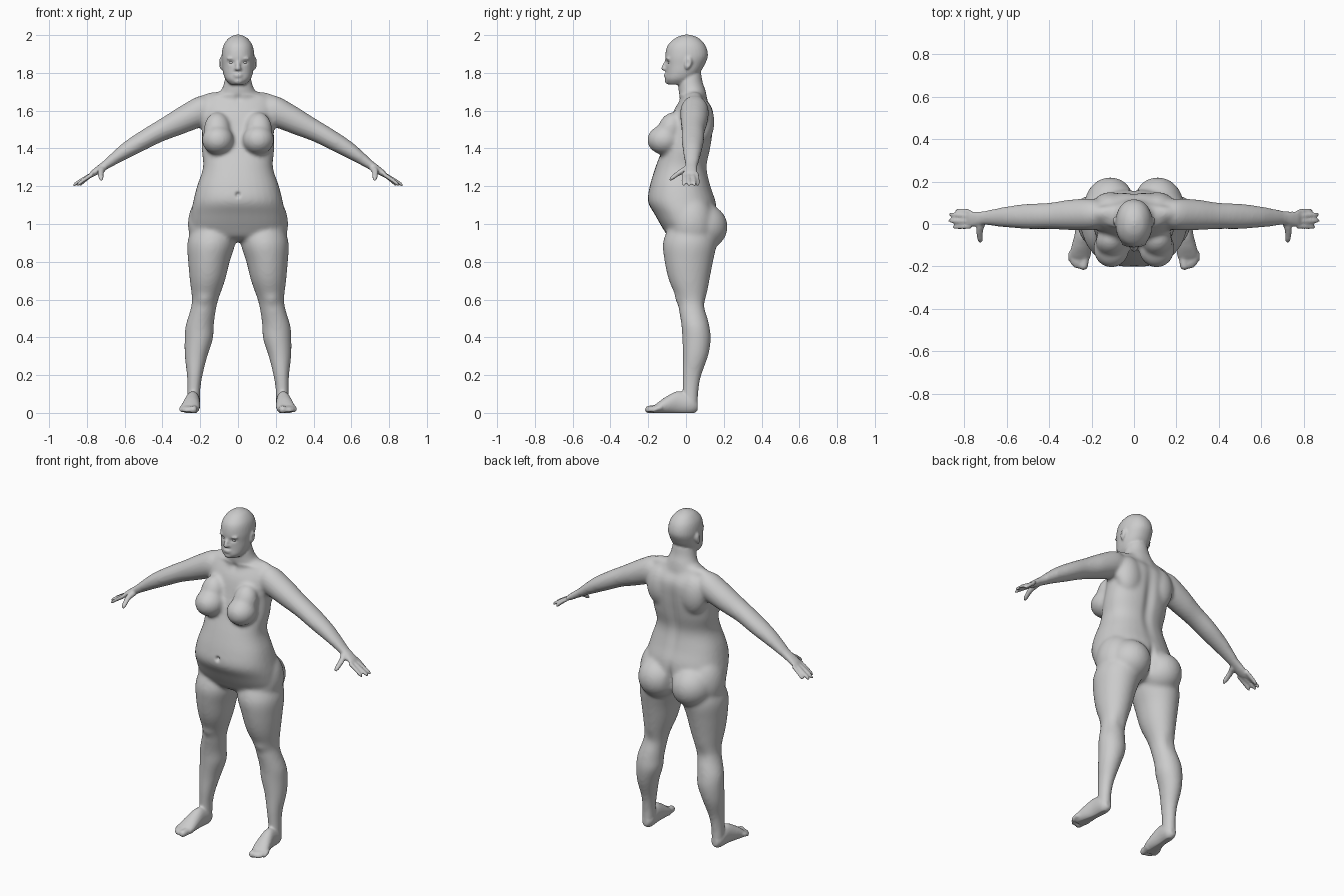
import bpy, bmesh, math
from mathutils import Vector, Matrix

if "Cube" in bpy.data.objects:
    bpy.data.objects.remove(bpy.data.objects["Cube"], do_unlink=True)

clay = bpy.data.materials.new("light_grey_clay")
clay.use_nodes = True
GREY = (0.6, 0.6, 0.6, 1)
clay.diffuse_color = GREY
clay.node_tree.nodes["Principled BSDF"].inputs["Base Color"].default_value = GREY


def spline(keys, t):
    """Catmull-Rom sample of a list of equal-length tuples."""
    i = min(int(t), len(keys) - 2)
    f = t - i
    a, b, c, d = (keys[max(0, min(len(keys) - 1, i + k))] for k in (-1, 0, 1, 2))
    return [0.5 * (2 * q + (r - p) * f + (2 * p - 5 * q + 4 * r - s) * f ** 2
                   + (3 * q - p - 3 * r + s) * f ** 3) for p, q, r, s in zip(a, b, c, d)]


def loft(bm, keys, axes, side=1, power=2.0, steps=5, sides=32):
    """Skin through ellipses; keys are x, y, z and two radii along the given axes."""
    rings = []
    for n in range((len(keys) - 1) * steps + 1):
        *centre, ra, rb = spline(keys, n / steps)
        ring = []
        for k in range(sides):
            a = math.tau * k / sides
            p = Vector(centre)
            c, s = math.cos(a), math.sin(a)
            p[axes[0]] += ra * math.copysign(abs(c) ** (2 / power), c)
            p[axes[1]] += rb * math.copysign(abs(s) ** (2 / power), s)
            p.x *= side
            ring.append(bm.verts.new(p))
        rings.append(ring)
    for lo, hi in zip(rings, rings[1:]):
        for k in range(sides):
            j = (k + 1) % sides
            bm.faces.new((lo[k], lo[j], hi[j], hi[k]))
    bm.faces.new(rings[0][::-1])
    bm.faces.new(rings[-1])


def blob(bm, centre, radii, side=1, tilt=0.0):
    c = Vector((centre[0] * side, centre[1], centre[2]))
    m = Matrix.Translation(c) @ Matrix.Rotation(tilt, 4, 'X') @ Matrix.Diagonal((*radii, 1))
    bmesh.ops.create_icosphere(bm, subdivisions=4, radius=1, matrix=m)


def digit(bm, points, r0, r1, axes, side=1, count=12):
    """A finger, toe or nose: a tapering tube with a rounded tip."""
    keys = []
    for n in range(count + 1):
        f = n / count
        tip = max(0, (f - 0.75) / 0.25)
        r = (r0 + (r1 - r0) * f) * math.sqrt(1.04 - tip ** 2)
        keys.append((*spline(points, f * (len(points) - 1)), r, r))
    loft(bm, keys, axes, side, steps=1, sides=14)


def fuse(obj, voxel, passes):
    """Merge overlapping parts into one skin and soften the joins."""
    remesh = obj.modifiers.new("fuse", 'REMESH')
    remesh.mode = 'VOXEL'
    remesh.voxel_size = voxel
    soft = obj.modifiers.new("soften", 'SMOOTH')
    soft.factor = 0.5
    soft.iterations = passes
    baked = bpy.data.meshes.new_from_object(
        obj.evaluated_get(bpy.context.evaluated_depsgraph_get()))
    obj.modifiers.clear()
    obj.data = baked


def press(mesh, centre, radii, push):
    """Push the skin along a vector with a soft falloff."""
    cx, cy, cz = centre
    rx, ry, rz = radii
    push = Vector(push)
    for v in mesh.vertices:
        x, y, z = v.co
        if abs(z - cz) < 2.5 * rz and abs(x - cx) < 2.5 * rx:
            d = ((x - cx) / rx) ** 2 + ((y - cy) / ry) ** 2 + ((z - cz) / rz) ** 2
            v.co += push * math.exp(-d)


# trunk, head and neck as stacked sections: height, y, half width, half depth
TRUNK = [(1.705, .045, .08, .05), (1.67, .04, .17, .062), (1.6, .04, .195, .105),
         (1.5, .025, .19, .12), (1.4, .003, .192, .128), (1.3, -.025, .185, .137),
         (1.2, -.03, .217, .162), (1.12, -.022, .237, .18), (1.05, 0, .25, .165),
         (.98, .02, .25, .145), (.93, .02, .2, .11), (.91, .02, .08, .06)]
HEAD = [(2.002, .005, .012, .015), (1.985, .005, .048, .06), (1.945, .003, .077, .1),
        (1.89, .003, .087, .113), (1.84, -.005, .084, .102), (1.8, -.017, .079, .09),
        (1.765, -.033, .066, .076), (1.738, -.045, .04, .05)]
NECK = [(1.81, .02, .06, .06), (1.75, .023, .074, .066), (1.71, .032, .088, .072),
        (1.66, .04, .12, .075)]
# limbs as x, y, z and two radii
LEG = [(.13, .03, .99, .11, .12), (.141, .02, .9, .127, .142), (.154, .015, .8, .11, .128),
       (.162, .017, .7, .093, .107), (.174, .03, .6, .07, .077), (.186, .035, .54, .068, .072),
       (.203, .05, .46, .075, .074), (.208, .056, .39, .075, .076), (.222, .05, .3, .06, .067),
       (.229, .031, .2, .042, .051), (.234, .024, .12, .035, .043), (.236, .02, .03, .036, .045)]
ARM = [(.13, .045, 1.6, .06, .065), (.2, .045, 1.595, .075, .084), (.3, .043, 1.55, .072, .077),
       (.4, .038, 1.5, .062, .064), (.5, .036, 1.445, .06, .058), (.6, .033, 1.387, .05, .049),
       (.67, .03, 1.338, .04, .037), (.715, .028, 1.304, .035, .028), (.75, .024, 1.281, .041, .024),
       (.79, .023, 1.254, .042, .016)]
FOOT = [(.236, .062, .035, .018, .024), (.236, .03, .045, .036, .05), (.24, -.04, .055, .038, .06),
        (.247, -.1, .042, .046, .047), (.253, -.145, .027, .05, .031), (.255, -.17, .018, .044, .02)]

bm = bmesh.new()
loft(bm, [(0, y, z, w, d) for z, y, w, d in TRUNK], (0, 1), power=2.3)
loft(bm, [(0, y, z, w, d) for z, y, w, d in NECK], (0, 1))
for side in (1, -1):
    loft(bm, LEG, (0, 1), side)
    loft(bm, ARM, (1, 2), side)
    # buttock, hip, bust, shoulder blade, slope of the neck
    blob(bm, (.112, .085, .985), (.122, .135, .125), side)
    blob(bm, (.15, .03, 1.0), (.115, .12, .16), side)
    blob(bm, (.107, -.115, 1.445), (.084, .09, .078), side)
    blob(bm, (.11, -.085, 1.5), (.07, .065, .095), side, -0.35)
    blob(bm, (.11, .085, 1.54), (.085, .065, .12), side)
    blob(bm, (.1, .05, 1.665), (.1, .04, .035), side)
mesh = bpy.data.meshes.new("body")
bm.to_mesh(mesh)
bm.free()
body = bpy.data.objects.new("body", mesh)
bpy.context.collection.objects.link(body)
fuse(body, 0.011, 7)

# finer parts: head and face
bm = bmesh.new()
loft(bm, [(0, y, z, w, d) for z, y, w, d in HEAD], (0, 1), power=2.15)
digit(bm, [(0, -.1, 1.865), (0, -.114, 1.842), (0, -.121, 1.812)], .009, .014, (0, 1))
blob(bm, (0, -.108, 1.79), (.024, .011, .006))
blob(bm, (0, -.106, 1.78), (.021, .011, .006))
blob(bm, (0, -.092, 1.757), (.026, .02, .018))
for side in (1, -1):
    blob(bm, (.01, -.113, 1.82), (.009, .011, .008), side)
    blob(bm, (.034, -.092, 1.876), (.026, .014, .008), side)
    blob(bm, (.09, .012, 1.852), (.011, .019, .033), side, -0.2)
    # fingers and thumb
    for y, tip, end in ((.056, .84, .062), (.035, .873, .046), (.012, .875, .016), (-.01, .855, -.014)):
        mid = (tip + .77) / 2
        digit(bm, [(.77, y, 1.264), (mid, (y + end) / 2, 1.236), (tip, end, 1.204)],
              .0135, .0105, (1, 2), side)
    digit(bm, [(.715, .01, 1.297), (.727, -.035, 1.272), (.723, -.09, 1.233)],
          .02, .012, (0, 2), side)
    # foot and toes
    loft(bm, FOOT, (0, 2), side)
    digit(bm, [(.228, -.14, .022), (.234, -.172, .02), (.238, -.217, .017)],
          .023, .019, (0, 2), side)
    for n in range(4):
        x, y = .26 + n * .0125, -.211 + n * n * .0035
        digit(bm, [(x - .004, -.13, .026), (x, y + .03, .024), (x, y, .011)],
              .014, .012, (0, 2), side)
bm.from_mesh(body.data)
bm.to_mesh(body.data)
bm.free()
fuse(body, 0.007, 2)

# hollows: spine, cleft, navel, throat, eye sockets, ears, knees and collar bones
skin = body.data
press(skin, (0, .14, 1.4), (.03, .07, .2), (0, -.014, 0))
press(skin, (0, .19, .99), (.018, .08, .08), (0, -.03, 0))
press(skin, (0, -.2, 1.155), (.011, .03, .012), (0, .02, 0))
press(skin, (0, -.06, 1.665), (.02, .04, .02), (0, .01, 0))
for side in (1, -1):
    press(skin, (side * .034, -.1, 1.855), (.017, .03, .01), (0, .009, 0))
    press(skin, (side * .1, .008, 1.853), (.01, .009, .016), (-side * .007, 0, 0))
    press(skin, (side * .18, -.04, .6), (.04, .04, .03), (0, -.008, 0))
    press(skin, (side * .18, .1, .57), (.04, .04, .05), (0, -.008, 0))
    press(skin, (side * .09, -.03, 1.68), (.06, .03, .01), (0, -.004, .004))

# flat soles
for v in skin.vertices:
    v.co.z = max(v.co.z, 0)
skin.polygons.foreach_set("use_smooth", [True] * len(skin.polygons))
skin.materials.clear()
skin.materials.append(clay)

# eyes set into the sockets
for name, side in (("left_eye", 1), ("right_eye", -1)):
    bm = bmesh.new()
    blob(bm, (.034, -.082, 1.855), (.015, .014, .009), side)
    data = bpy.data.meshes.new(name)
    bm.to_mesh(data)
    bm.free()
    data.polygons.foreach_set("use_smooth", [True] * len(data.polygons))
    data.materials.append(clay)
    bpy.context.collection.objects.link(bpy.data.objects.new(name, data))
